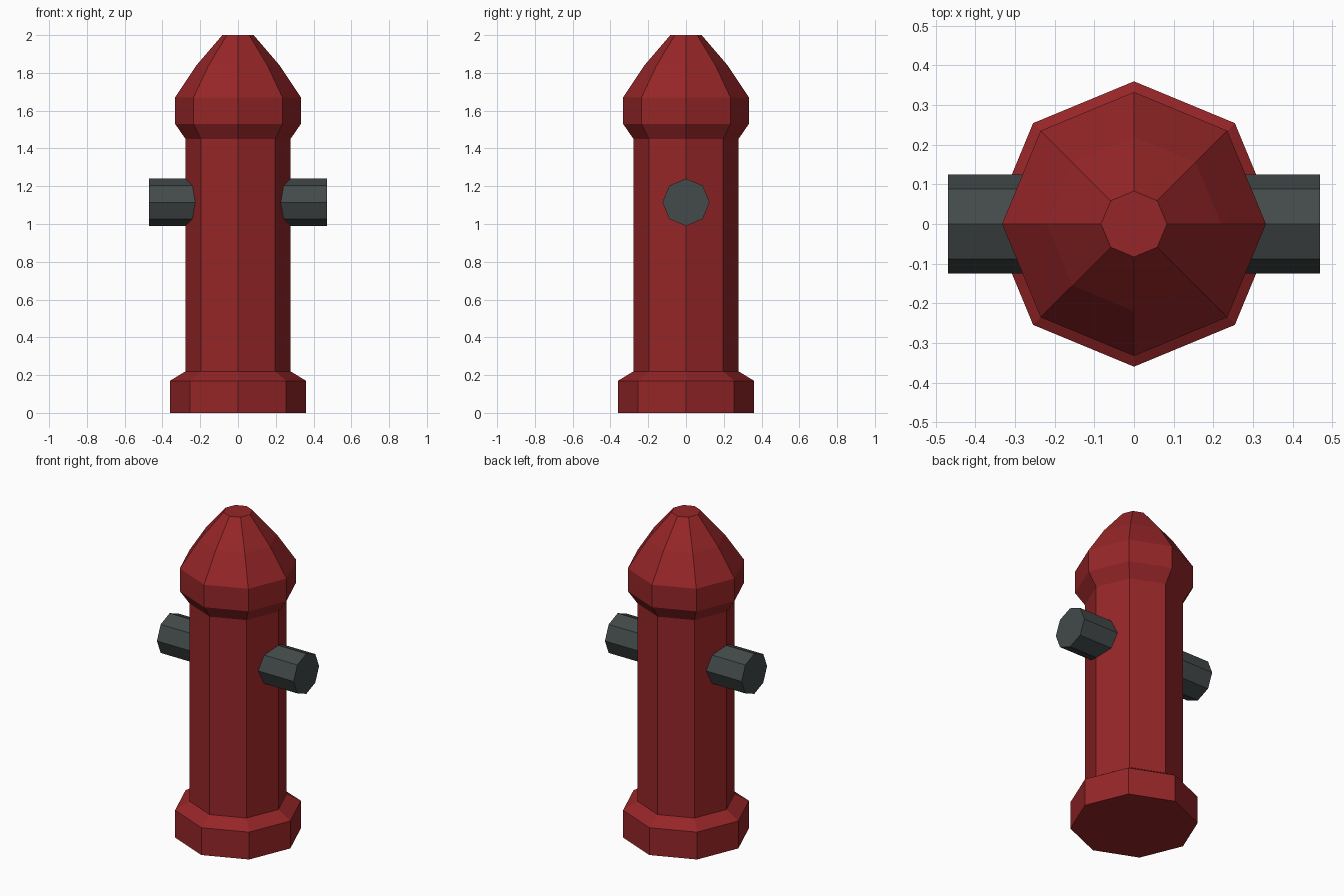
import bpy, bmesh, math
from mathutils import Matrix

if "Cube" in bpy.data.objects:
    bpy.data.objects.remove(bpy.data.objects["Cube"])

SIDES = 8


def material(name, rgb):
    m = bpy.data.materials.new(name)
    m.diffuse_color = (*rgb, 1.0)
    m.use_nodes = True
    m.node_tree.nodes["Principled BSDF"].inputs["Base Color"].default_value = m.diffuse_color
    return m


red = material("hydrant red", (0.305, 0.019, 0.021))
grey = material("dark grey", (0.056, 0.067, 0.067))


def lathe(name, profile, mat, cap_start=False, cap_end=False, matrix=None):
    """Turn (radius, height) points into an eight-sided flat-shaded solid."""
    bm = bmesh.new()
    rings = []
    for r, z in profile:
        rings.append([bm.verts.new((r * math.cos(2 * math.pi * i / SIDES),
                                    r * math.sin(2 * math.pi * i / SIDES), z))
                      for i in range(SIDES)])
    for low, high in zip(rings, rings[1:]):
        for i in range(SIDES):
            j = (i + 1) % SIDES
            bm.faces.new((low[i], low[j], high[j], high[i]))
    if cap_start:
        bm.faces.new(rings[0][::-1])
    if cap_end:
        bm.faces.new(rings[-1])
    if matrix:
        bm.transform(matrix)
    mesh = bpy.data.meshes.new(name)
    bm.to_mesh(mesh)
    bm.free()
    mesh.materials.append(mat)
    obj = bpy.data.objects.new(name, mesh)
    bpy.context.collection.objects.link(obj)
    return obj


# Foot flange with sloped shoulder
lathe("base", [(0.36, 0), (0.36, 0.17), (0.278, 0.22)], red, cap_start=True)

# Straight barrel
lathe("barrel", [(0.278, 0.22), (0.278, 1.45)], red)

# Flared bonnet with a two-step dome and flat tip
lathe("bonnet", [(0.278, 1.45), (0.333, 1.53), (0.333, 1.67),
                 (0.22, 1.84), (0.083, 2.0)], red, cap_end=True)

# Hose outlets on both sides
for side, sign in (("left", -1), ("right", 1)):
    place = Matrix.Translation((0, 0, 1.115)) @ Matrix.Rotation(sign * math.pi / 2, 4, 'Y')
    lathe(side + "_outlet", [(0.125, 0.2), (0.125, 0.47)], grey, cap_end=True, matrix=place)
